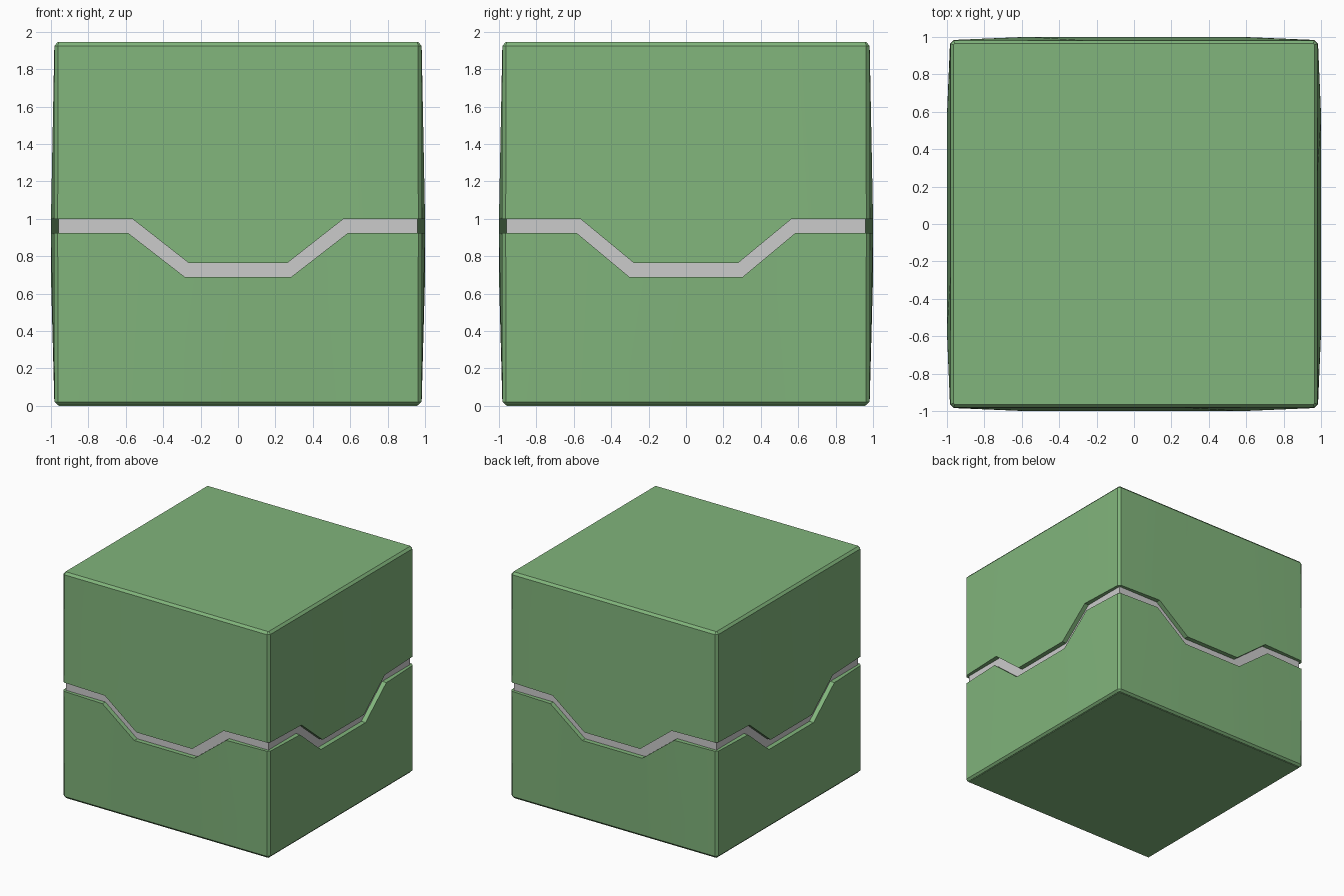
import bpy, bmesh
from mathutils import Matrix

if "Cube" in bpy.data.objects:
    bpy.data.objects.remove(bpy.data.objects["Cube"])

green = bpy.data.materials.new("green_shell")
green.diffuse_color = (0.22, 0.46, 0.2, 1)
green.use_nodes = True
green.node_tree.nodes["Principled BSDF"].inputs["Base Color"].default_value = green.diffuse_color


def ring(bm, zs, depth, corner, ends, knees):
    """One loop round the box: six stations per side, dipping in the middle."""
    z_hi, z_lo = zs
    verts = []
    for i in range(4):
        outer, inner = knees[i % 2]
        ts = (-ends, -outer, -inner, inner, outer, ends)
        ds = (corner, depth, depth, depth, depth, corner)
        hs = (z_hi, z_hi, z_lo, z_lo, z_hi, z_hi)
        c, s = ((1, 0), (0, 1), (-1, 0), (0, -1))[i]
        for t, d, h in zip(ts, ds, hs):
            x, y = t, -d
            verts.append(bm.verts.new((c * x - s * y, s * x + c * y, h)))
    return verts


def shell(name, z_cap, z_edge, seam, knees):
    """Half of the box: cap, bevelled rim, bulging walls and a seam lip."""
    bm = bmesh.new()
    loops = [
        ring(bm, (z_cap, z_cap), 0.964, 0.964, 0.96, knees),
        ring(bm, (z_edge, z_edge), 0.982, 0.982, 0.962, knees),
        ring(bm, seam, 1.0, 0.984, 0.964, knees),
        ring(bm, seam, 0.95, 0.95, 0.945, knees),
    ]
    bm.faces.new(loops[0])
    for a, b in zip(loops, loops[1:]):
        n = len(a)
        for i in range(n):
            j = (i + 1) % n
            bm.faces.new((a[i], a[j], b[j], b[i]))
    bmesh.ops.recalc_face_normals(bm, faces=bm.faces)
    finish(name, bm, green)


def finish(name, bm, mat=None):
    me = bpy.data.meshes.new(name)
    bm.to_mesh(me)
    bm.free()
    ob = bpy.data.objects.new(name, me)
    bpy.context.collection.objects.link(ob)
    if mat:
        me.materials.append(mat)
    bpy.ops.object.select_all(action='DESELECT')
    ob.select_set(True)
    bpy.context.view_layer.objects.active = ob
    bpy.ops.object.shade_smooth_by_angle(angle=0.5)


# Green lid and base, separated by a stepped seam
shell("lid", 1.945, 1.925, (1.0, 0.765), ((0.565, 0.265), (0.565, 0.28)))
shell("base", 0.005, 0.022, (0.925, 0.69), ((0.588, 0.285), (0.585, 0.303)))

# Thin foot plate at ground level
bm = bmesh.new()
bmesh.ops.create_cube(bm, size=1, matrix=Matrix.Translation((0, 0, 0.0045))
                      @ Matrix.Diagonal((1.92, 1.92, 0.009, 1)))
finish("foot_plate", bm, green)

# Grey core showing through the seam
bm = bmesh.new()
bmesh.ops.create_cube(bm, size=1, matrix=Matrix.Translation((0, 0, 0.85))
                      @ Matrix.Diagonal((1.92, 1.92, 0.5, 1)))
finish("inner_core", bm)
